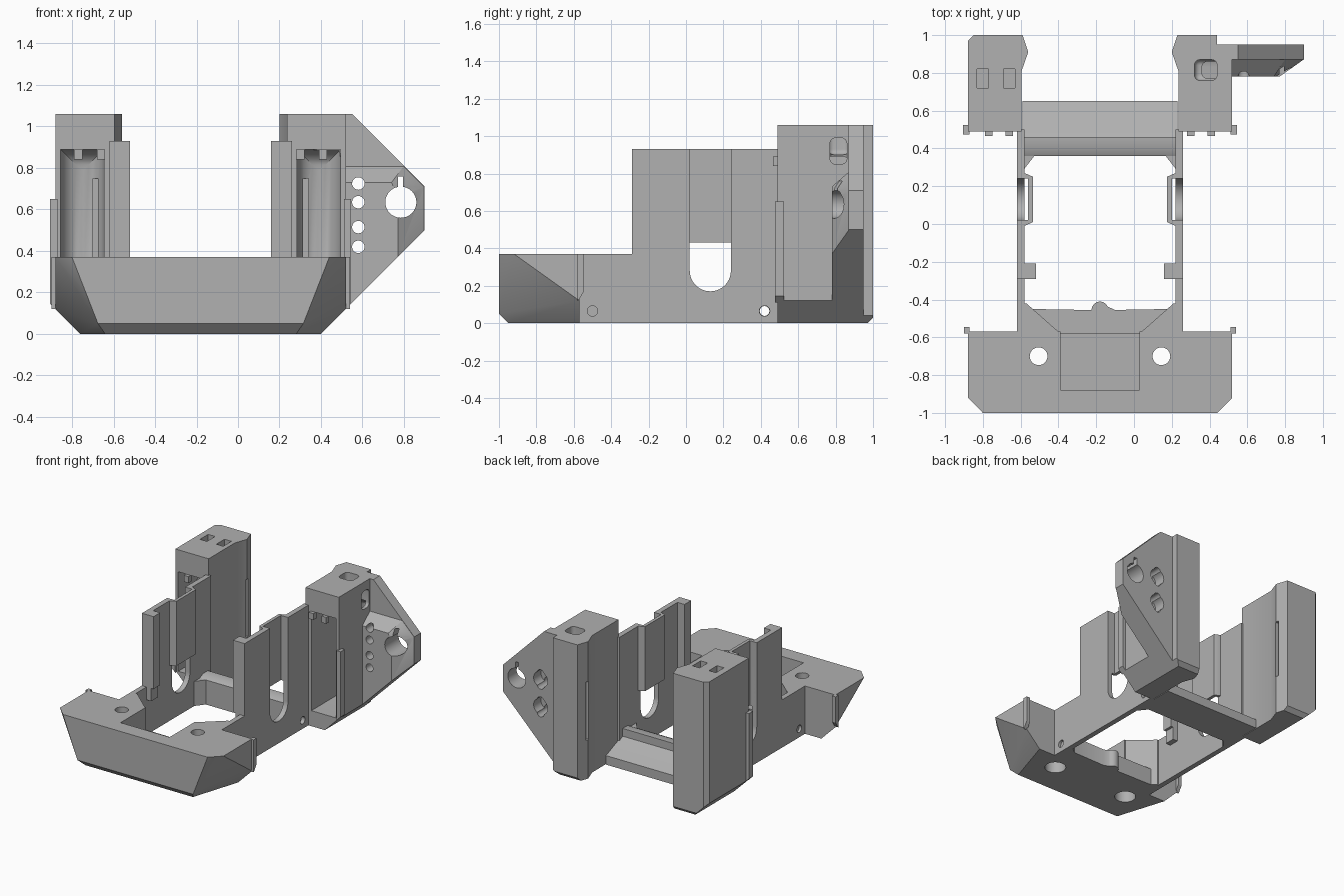
import bpy, bmesh, math
from mathutils import Vector

if bpy.data.objects.get("Cube"):
    bpy.data.objects.remove(bpy.data.objects["Cube"])

CX = -0.18   # the frame's own mirror plane
parts = []
grey = bpy.data.materials.new("plain grey")
grey.use_nodes = True
grey.diffuse_color = (0.44, 0.44, 0.44, 1)
grey.node_tree.nodes["Principled BSDF"].inputs["Base Color"].default_value = (0.44, 0.44, 0.44, 1)


def add(name, bm, keep=True):
    bmesh.ops.recalc_face_normals(bm, faces=bm.faces)
    me = bpy.data.meshes.new(name)
    bm.to_mesh(me)
    bm.free()
    me.materials.append(grey)
    ob = bpy.data.objects.new(name, me)
    bpy.context.collection.objects.link(ob)
    if keep:
        parts.append(ob)
    else:
        ob.hide_render = True
    return ob


def prism(name, pts, lo, hi, axis, keep=True):
    """Extrude a 2D outline along an axis."""
    place = {"x": lambda p, t: (t, p[0], p[1]),
             "y": lambda p, t: (p[0], t, p[1]),
             "z": lambda p, t: (p[0], p[1], t)}[axis]
    bm = bmesh.new()
    face = bm.faces.new([bm.verts.new(place(p, lo)) for p in pts])
    out = bmesh.ops.extrude_face_region(bm, geom=[face])
    move = Vector(place((0, 0), hi - lo))
    bmesh.ops.translate(bm, vec=move, verts=[v for v in out["geom"] if isinstance(v, bmesh.types.BMVert)])
    return add(name, bm, keep)


def box(name, x, y, z, keep=True, bevel=0, pick=None):
    bm = bmesh.new()
    bmesh.ops.create_cube(bm, size=1)
    for v in bm.verts:
        v.co = [(a + b) / 2 + c * abs(b - a) for c, (a, b) in zip(v.co, (x, y, z))]
    if bevel:
        edges = [e for e in bm.edges if pick is None or pick((e.verts[0].co + e.verts[1].co) / 2)]
        bmesh.ops.bevel(bm, geom=edges, offset=bevel, segments=6, profile=0.5, affect="EDGES")
    return add(name, bm, keep)


def hull(name, pts):
    bm = bmesh.new()
    for p in pts:
        bm.verts.new(p)
    bmesh.ops.convex_hull(bm, input=bm.verts)
    bmesh.ops.dissolve_limit(bm, angle_limit=0.01, verts=bm.verts, edges=bm.edges)
    return add(name, bm)


def circle(cx, cy, r, n=32, start=0, sweep=math.tau):
    return [(cx + r * math.cos(start + sweep * i / n), cy + r * math.sin(start + sweep * i / n)) for i in range(n)]


def cut(ob, *cutters):
    """Subtract the cutters, bake the result and drop the cutters."""
    for c in cutters:
        mod = ob.modifiers.new("cut", "BOOLEAN")
        mod.operation, mod.solver, mod.object = "DIFFERENCE", "EXACT", c
    bpy.context.view_layer.update()
    baked = bpy.data.meshes.new_from_object(ob.evaluated_get(bpy.context.evaluated_depsgraph_get()))
    ob.modifiers.clear()
    ob.data = baked
    for c in cutters:
        bpy.data.objects.remove(c)


def hole(axis, x, y, r, lo, hi):
    return prism("cutter", circle(x, y, r), lo, hi, axis, False)


# Front block: wedge with sloped corners, pocket and two counterbored screw holes
corners = [(.70, -.57, .37), (.70, -.92, .37), (.62, -1, .37), (.495, -1, .05),
           (.46, -.95, 0), (.70, -.57, .12), (.58, -.57, 0)]
block = hull("front_block", [(CX + s * u, y, z) for s in (-1, 1) for u, y, z in corners])
tools = [box("cutter", (CX - .21, CX + .21), (-.88, -.5), (.08, .5), False)]
for s in (-1, 1):
    x = CX + s * .325
    tools += [hole("z", x, -.7, .047, -.1, .5), hole("z", x, -.7, .075, -.1, .2)]
cut(block, *tools)

# Lower lip behind the block with a small rounded bump
prism("duct_lip", [(CX - .40, -.58), (CX - .40, -.45), (CX - .36, -.45), (CX - .08, -.455)]
      + circle(CX, -.455, .045, 8, math.pi, -math.pi)
      + [(CX + .08, -.455), (CX + .36, -.45), (CX + .40, -.45), (CX + .40, -.58)], 0, .13, "z")

# Stepped rear cross beam
beam = prism("rear_beam", [(.36, 0), (.36, .19), (.40, .21), (.46, .21), (.46, .15),
                           (.50, .13), (.65, .07), (.65, 0)], CX - .41, CX + .41, "x")
cut(beam, hole("x", .42, .065, .026, -1, 1))

for s, side in ((-1, "right"), (1, "left")):
    def X(u):
        return CX + s * u

    def span(a, b):
        return tuple(sorted((X(a), X(b))))

    # Thin side wall with round-ended slot and screw holes
    lo, hi = span(.40, .44)
    wall = prism(side + "_wall", [(-.58, 0), (.50, 0), (.50, .93), (-.29, .93), (-.29, .37), (-.58, .37)],
                 lo, hi, "x")
    slot = [(.24, 1), (.02, 1)] + circle(.13, .28, .11, 20, math.pi, math.pi) + [(.24, .28)]
    cut(wall, prism("cutter", slot, lo - .1, hi + .1, "x", False),
        hole("x", -.5, .065, .028, lo - .1, hi + .1), hole("x", .42, .065, .028, lo - .1, hi + .1))

    # Inward channel closing the upper slot, and front flange
    prism(side + "_wall_channel", [(X(u), y) for u, y in (
        (.43, -.01), (.43, .02), (.38, .02), (.38, .24), (.43, .24), (.43, .27),
        (.40, .27), (.355, .25), (.355, .01), (.40, -.01))], .43, .93, "z")
    box(side + "_front_flange", span(.34, .44), (-.29, -.21), (.37, .93))
    box(side + "_flange_foot", span(.36, .41), (-.29, -.21), (.27, .37))

    # Corner gussets
    prism(side + "_front_gusset", [(X(.42), -.42), (X(.39), -.42), (X(.22), -.57), (X(.22), -.60), (X(.42), -.60)],
          0, .37, "z")
    prism(side + "_rear_gusset", [(X(.41), .28), (X(.34), .37), (X(.41), .37)], 0, .19, "z")

    # Hollow rear tower
    back = [(.70, .97), (.67, 1)] if s < 0 else [(.70, .95), (.62, .95), (.62, 1)]
    tower = prism(side + "_tower", [(X(u), y) for u, y in
                  [(.415, .49), (.70, .49)] + back + [(.41, 1), (.38, .91), (.415, .81)]], 0, 1.06, "z")
    wedge = [(X(.57), -.01), (X(.80), .22), (X(.80), -.01)]
    tools = [prism("cutter", wedge, .3, 1.2, "y", False),
             prism("cutter", [(.96, -.01), (1.02, -.01), (1.02, .05)], -2, 2, "x", False),
             box("cutter", span(.465, .675), (.3, .93), (.12, .89), False, .1, lambda m: m.y > .8),
             box("cutter", span(.30, .52), (.90, .93), (.30, .75), False)]
    if s < 0:
        tools += [box("cutter", (x - .03, x + .03), (.72, .82), (.93, 1.2), False) for x in (-.80, -.66)]
    else:
        tools += [box("cutter", (.32, .44), (.76, .87), (.90, 1.2), False, .03),
                  box("cutter", (.36, .60), (.77, .86), (.85, .99), False, .03)]
    cut(tower, *tools)

    # Thin clip fins on tower and block
    fin = box(side + "_tower_fin", span(.69, .725), (.475, .525), (0, .65))
    cut(fin, prism("cutter", wedge, .3, .7, "y", False))
    prism(side + "_block_fin", [(-.58, .12), (-.57, .13), (-.545, .17), (-.545, .37), (-.58, .37)],
          *span(.69, .72), "x")
    for u in (.46, .57):
        box(side + "_tower_tab", span(u, u + .04), (.465, .50), (.84, .89))

# Side bracket plate on the left tower, thickened towards the front
outline = [(.50, 1.06), (.55, 1.06), (.90, .71), (.90, .50), (.50, .10)]
plate = prism("bracket_plate", outline, .87, .95, "y")
rear = [(.50, .81), (.80, .81), (.90, .71), (.90, .50), (.50, .10)]
front = [(.50, .73), (.74, .73), (.77, .66), (.77, .37), (.50, .10)]
pad = hull("bracket_pad", [(x, .872, z) for x, z in rear] + [(x, .78, z) for x, z in front])


def bracket_cutters():
    tools = [hole("y", .58, z, .03, .7, 1) for z in (.725, .635, .515, .42)]
    tools += [hole("y", .785, .635, .075, .7, 1),
              box("cutter", (.77, .795), (.7, 1), (.65, .76), False)]
    tools += [hole("y", .58, z, .06, .86, 1) for z in (.68, .47)]
    return tools


cut(plate, *bracket_cutters())
cut(pad, *bracket_cutters())

# Smooth the round parts, keep the edges sharp
bpy.ops.object.select_all(action="DESELECT")
for ob in parts:
    ob.select_set(True)
bpy.context.view_layer.objects.active = parts[0]
bpy.ops.object.shade_smooth_by_angle(angle=math.radians(30))
